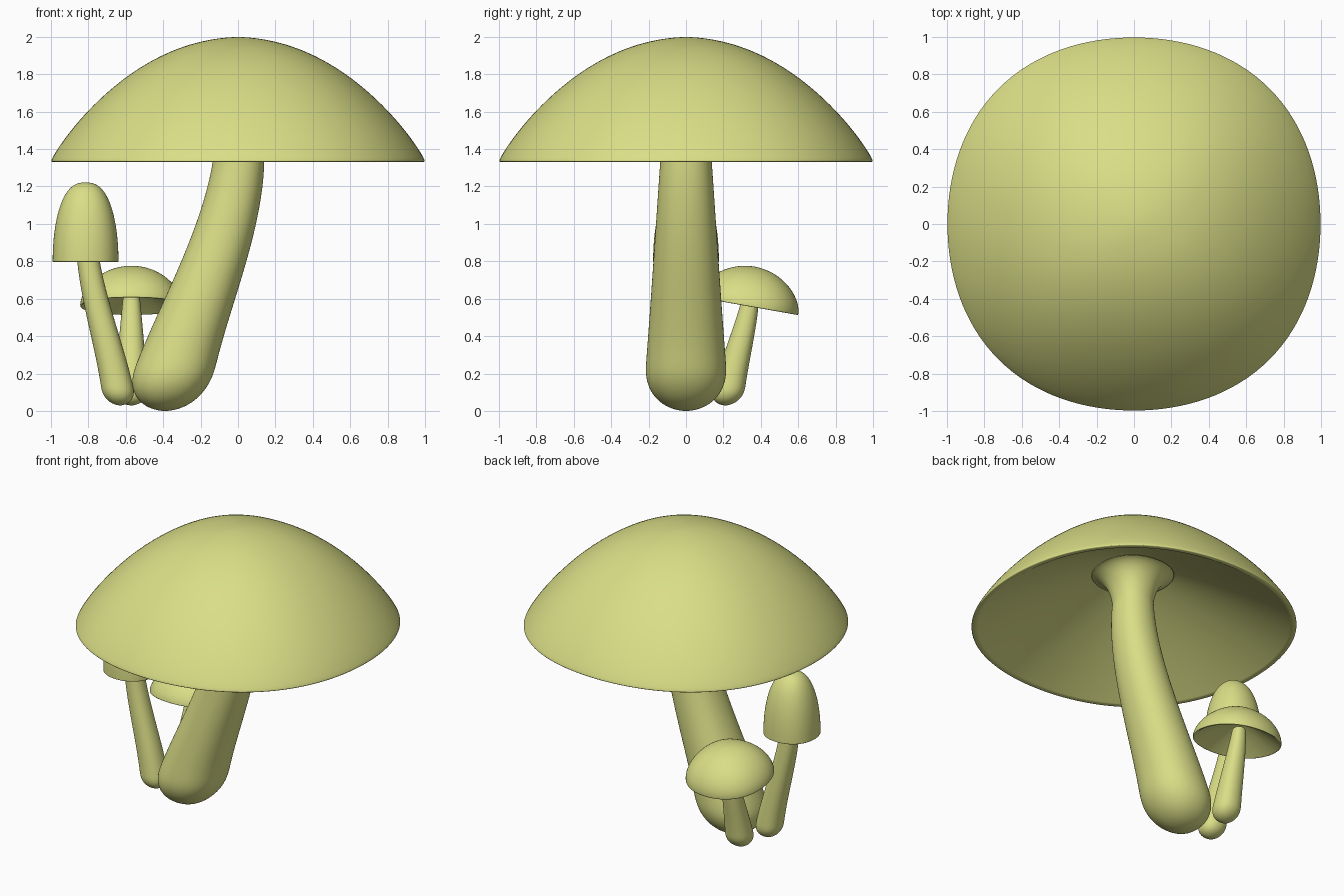
import bpy
from math import sin, cos, pi, radians, sqrt
from mathutils import Vector

cube = bpy.data.objects.get("Cube")
if cube:
    bpy.data.objects.remove(cube, do_unlink=True)

SIDES = 32
STEPS = 12
LIP = 0.01
COLOUR = (0.7, 0.73, 0.24, 1)

material = bpy.data.materials.new("pale olive yellow")
material.use_nodes = True
material.diffuse_color = COLOUR
shader = material.node_tree.nodes["Principled BSDF"]
shader.inputs["Base Color"].default_value = COLOUR


def loft(name, rings):
    """Skin a list of (centre, radius) rings from top to bottom; rings are slightly squared."""
    verts, faces = [], []
    for centre, radius in rings:
        for side in range(SIDES):
            angle = 2 * pi * side / SIDES
            reach = radius * (1 + 0.03 * sin(2 * angle) ** 2)
            verts.append(centre + reach * Vector((cos(angle), sin(angle), 0)))
    for upper in range(0, len(verts) - SIDES, SIDES):
        lower = upper + SIDES
        for side in range(SIDES):
            after = (side + 1) % SIDES
            faces.append((upper + side, lower + side, lower + after, upper + after))
    faces.append(range(SIDES))
    faces.append(range(len(verts) - 1, len(verts) - SIDES - 1, -1))

    mesh = bpy.data.meshes.new(name)
    mesh.from_pydata(verts, [], faces)
    mesh.polygons.foreach_set("use_smooth", [True] * len(mesh.polygons))
    mesh.materials.append(material)
    obj = bpy.data.objects.new(name, mesh)
    bpy.context.collection.objects.link(obj)
    subdivision = obj.modifiers.new("Subdivision", "SUBSURF")
    subdivision.levels = subdivision.render_levels = 2
    return obj


def dome(radius, height, fullness, power):
    """Profile of a dome from its crown down to its rim."""
    profile = []
    for step in range(STEPS + 1):
        share = sin(pi / 2 * max(step, 0.2) / STEPS)
        rise = max(0, 1 - share ** fullness) ** power
        profile.append((radius * share, height * rise))
    return profile


def cap(name, location, radius, height, fullness, power, tilt=0):
    """Hollow cap: outer dome, thin vertical lip, then a nearly conical inside."""
    outer = dome(radius, height - LIP, fullness, power)
    inner = dome(radius * 0.97, height * 0.68, 1.3, 1)
    profile = [(r, z + LIP) for r, z in outer] + [(radius, 0)] + inner[::-1]
    obj = loft(name, [(Vector((0, 0, z)), r) for r, z in profile])
    obj.location = location
    obj.rotation_euler.x = radians(tilt)


def stem(name, path, top_radius, foot_radius):
    """Tapered stem along a four-point curve, with a rounded foot."""
    a, b, c, d = map(Vector, path)
    rings = []
    for step in range(2 * STEPS + 1):
        t = sin(pi / 2 * step / (2 * STEPS))
        s = 1 - t
        centre = a * s**3 + 3 * b * s * s * t + 3 * c * s * t * t + d * t**3
        radius = top_radius * s + foot_radius * t
        depth = max(0, 1 - (centre.z - d.z) / foot_radius)
        rings.append((centre, max(radius * sqrt(1 - depth * depth), LIP)))
    loft(name, rings)


# Large mushroom
cap("large_cap", (0, 0, 1.33), 1.003, 0.67, 2, 0.88)
stem("large_stem",
     [(0, 0, 1.6), (0.08, 0, 1.05), (-0.33, 0, 0.45), (-0.39, 0, 0)],
     0.12, 0.235)

# Flare that joins the large stem to the inside of its cap
collar = []
for step in range(STEPS + 1):
    angle = pi / 2 * step / STEPS
    height = 1.45 + 0.25 * cos(angle)
    collar.append((Vector((LIP, 0, height)), 0.27 - 0.145 * sin(angle)))
loft("large_collar", collar)

# Tall small mushroom
cap("tall_cap", (-0.815, 0, 0.797), 0.177, 0.425, 2.6, 0.5)
stem("tall_stem",
     [(-0.81, 0, 1.1), (-0.84, 0, 0.7), (-0.68, 0, 0.4), (-0.63, 0, 0.03)],
     0.05, 0.09)

# Short small mushroom with a tilted cap
cap("short_cap", (-0.57, 0.33, 0.56), 0.275, 0.215, 2, 0.6, tilt=-10)
stem("short_stem",
     [(-0.57, 0.35, 0.65), (-0.57, 0.34, 0.5), (-0.57, 0.25, 0.25), (-0.57, 0.21, 0.03)],
     0.04, 0.095)
